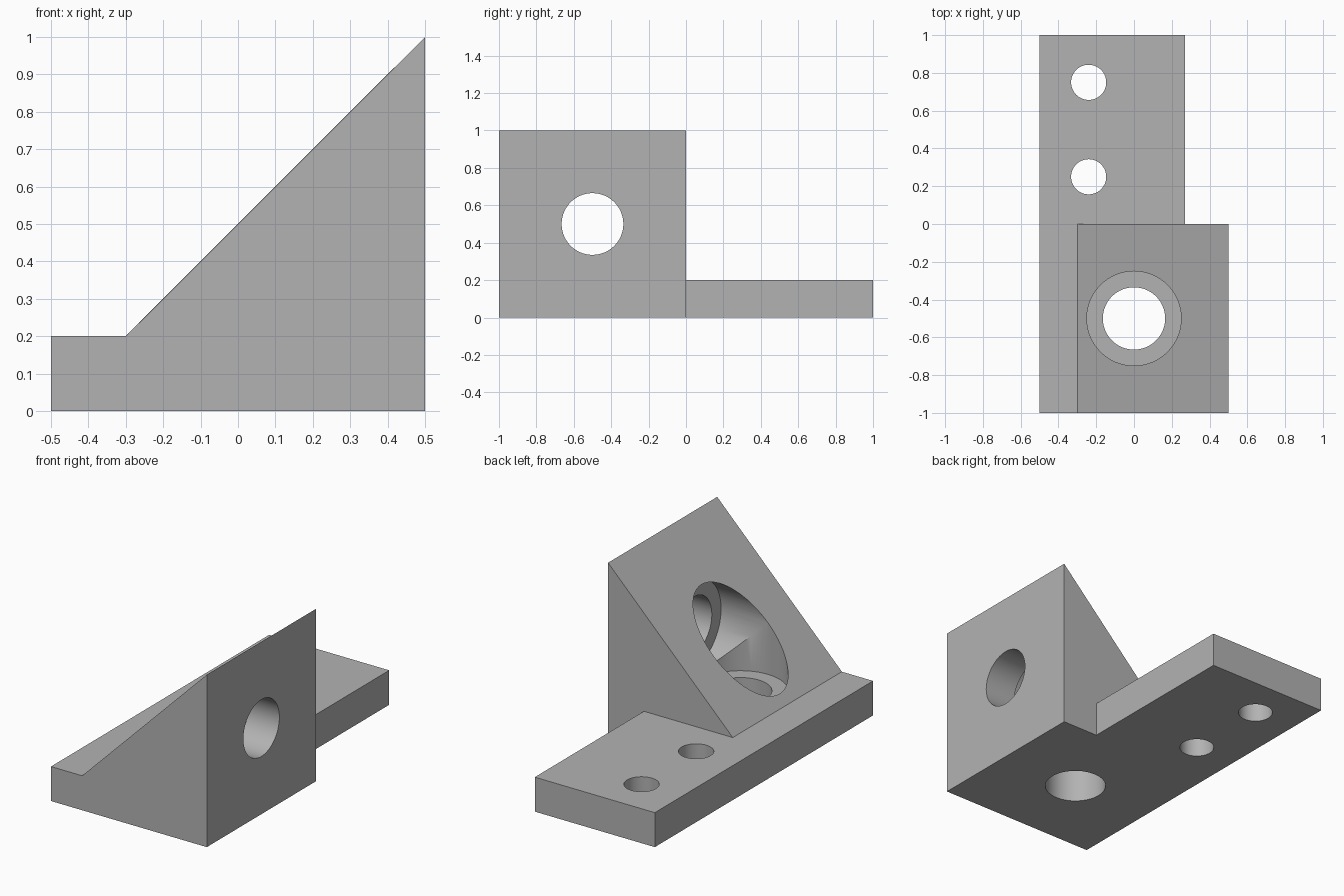
import bpy, bmesh
from math import radians
from mathutils import Matrix, Vector

cube = bpy.data.objects.get("Cube")
if cube:
    bpy.data.objects.remove(cube, do_unlink=True)

grey = bpy.data.materials.new("plain grey")
grey.use_nodes = True
colour = (0.45, 0.45, 0.45, 1)
grey.diffuse_color = colour
grey.node_tree.nodes["Principled BSDF"].inputs["Base Color"].default_value = colour


def add_object(name, bm):
    bmesh.ops.recalc_face_normals(bm, faces=bm.faces)
    mesh = bpy.data.meshes.new(name)
    bm.to_mesh(mesh)
    bm.free()
    mesh.materials.append(grey)
    obj = bpy.data.objects.new(name, mesh)
    bpy.context.collection.objects.link(obj)
    return obj


def extrude_profile(name, points, y0, y1):
    """Extrude an x-z outline along y."""
    bm = bmesh.new()
    face = bm.faces.new([bm.verts.new((x, y0, z)) for x, z in points])
    grown = bmesh.ops.extrude_face_region(bm, geom=[face])["geom"]
    verts = [v for v in grown if isinstance(v, bmesh.types.BMVert)]
    bmesh.ops.translate(bm, vec=(0, y1 - y0, 0), verts=verts)
    return add_object(name, bm)


def cylinder(name, radius, start, end):
    start, end = Vector(start), Vector(end)
    axis = end - start
    turn = Matrix.Rotation(radians(90), 4, "Y") if abs(axis.x) > abs(axis.z) else Matrix()
    bm = bmesh.new()
    bmesh.ops.create_cone(bm, cap_ends=True, segments=64, radius1=radius, radius2=radius,
                          depth=axis.length,
                          matrix=Matrix.Translation((start + end) / 2) @ turn)
    return add_object(name, bm)


def combine(target, tool, operation):
    tool.hide_render = True
    mod = target.modifiers.new(operation.lower(), "BOOLEAN")
    mod.operation, mod.solver, mod.object = operation, "EXACT", tool
    bpy.context.view_layer.objects.active = target
    bpy.ops.object.modifier_apply(modifier=mod.name)
    bpy.data.objects.remove(tool, do_unlink=True)


# Sloped block with a low toe, and the flat mounting plate behind it
bracket = extrude_profile("angle_bracket",
                          [(-0.5, 0), (0.5, 0), (0.5, 1), (-0.3, 0.2), (-0.5, 0.2)], -1, 0)
plate = extrude_profile("mounting_plate",
                        [(-0.5, 0), (0.27, 0), (0.27, 0.2), (-0.5, 0.2)], 0, 1)
combine(bracket, plate, "UNION")

# Wide bores opening on the slope, narrower holes through base and wall, screw holes
holes = [
    ("base_bore", 0.25, (0, -0.5, 0.2), (0, -0.5, 1.2)),
    ("wall_bore", 0.25, (0.3, -0.5, 0.5), (-0.7, -0.5, 0.5)),
    ("base_hole", 0.165, (0, -0.5, -0.1), (0, -0.5, 0.3)),
    ("wall_hole", 0.165, (0.2, -0.5, 0.5), (0.6, -0.5, 0.5)),
]
for y in (0.25, 0.75):
    holes.append(("screw_hole", 0.093, (-0.24, y, -0.1), (-0.24, y, 0.3)))
for hole in holes:
    combine(bracket, cylinder(*hole), "DIFFERENCE")

# Smooth bores, crisp edges
bpy.ops.object.select_all(action="DESELECT")
bracket.select_set(True)
bpy.context.view_layer.objects.active = bracket
bpy.ops.object.shade_smooth_by_angle(angle=radians(30))
